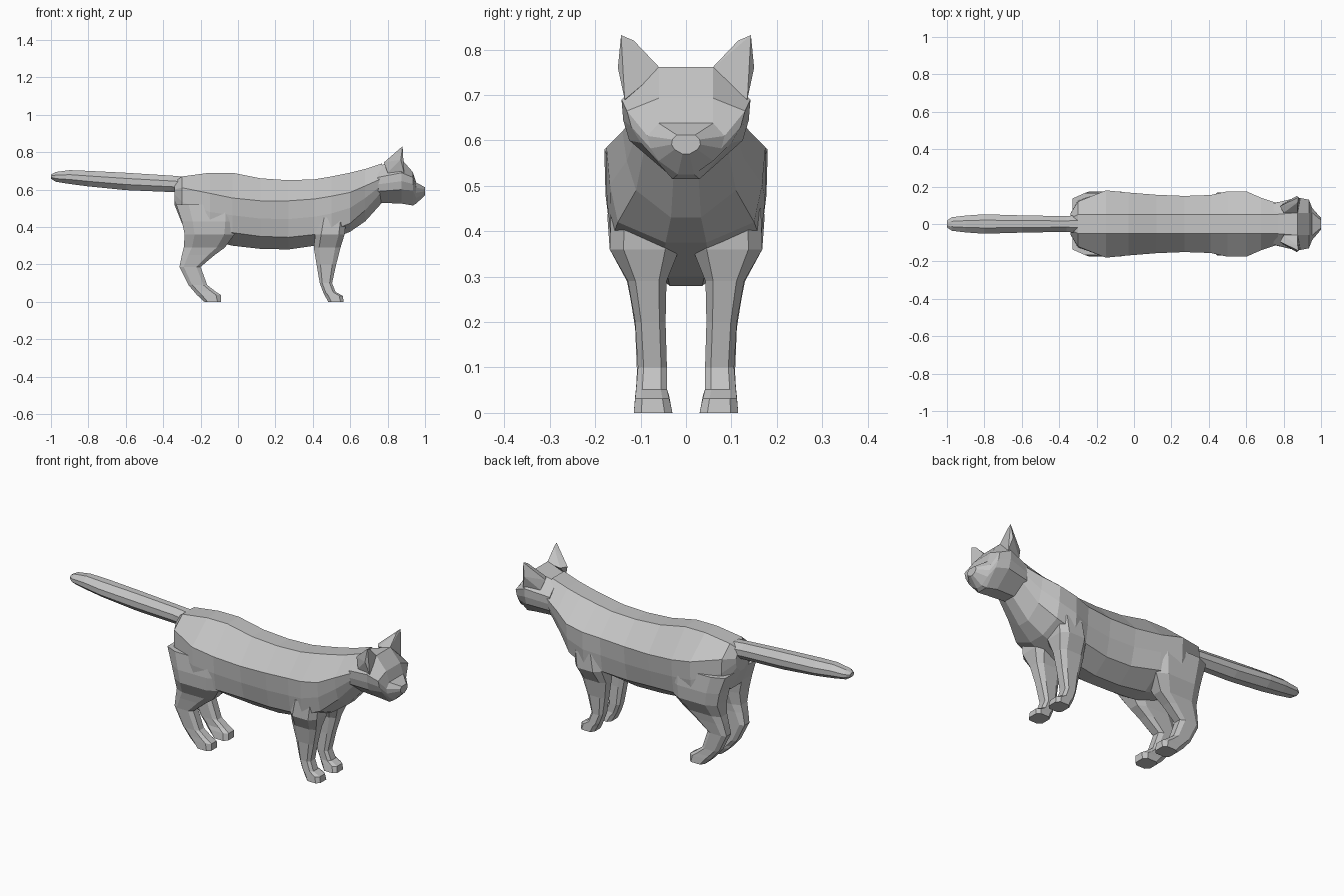
import bpy, bmesh

fur = bpy.data.materials.new("grey fur")
fur.diffuse_color = (0.55, 0.55, 0.55, 1)


def finish(name, bm, mirror=False):
    """Turn a bmesh into a flat-shaded object, optionally mirrored across y."""
    bmesh.ops.recalc_face_normals(bm, faces=bm.faces)
    me = bpy.data.meshes.new(name)
    bm.to_mesh(me)
    bm.free()
    me.materials.append(fur)
    ob = bpy.data.objects.new(name, me)
    bpy.context.collection.objects.link(ob)
    if mirror:
        mod = ob.modifiers.new("Mirror", 'MIRROR')
        mod.use_axis = (False, True, False)
        mod.use_mirror_merge = False
    return ob


def loft(name, rings, mirror=False):
    """Skin a list of equal-length point rings and cap both ends."""
    bm = bmesh.new()
    vs = [[bm.verts.new(p) for p in r] for r in rings]
    n = len(vs[0])
    for a, b in zip(vs, vs[1:]):
        for i in range(n):
            j = (i + 1) % n
            bm.faces.new((a[i], a[j], b[j], b[i]))
    bm.faces.new(vs[0])
    bm.faces.new(vs[-1])
    return finish(name, bm, mirror)


def trunk_ring(x, zt, wt, zc, wc, zl, wl, zb):
    """Symmetric section: flat back, wide crease, lower flank, narrow keel."""
    half = [(wt, zt), (wc, zc), (wc * 0.55 + wl * 0.45 + 0.004, (zc + zl) / 2),
            (wl, zl), (wl * 0.3, zb)]
    return [(x, y, z) for y, z in half] + [(x, -y, z) for y, z in reversed(half)]


def leg_ring(z, x0, x1, y0, y1):
    """Horizontal box section with cut corners."""
    cx, cy = (x1 - x0) * 0.2, (y1 - y0) * 0.2
    return [(x0 + cx, y0, z), (x1 - cx, y0, z), (x1, y0 + cy, z), (x1, y1 - cy, z),
            (x1 - cx, y1, z), (x0 + cx, y1, z), (x0, y1 - cy, z), (x0, y0 + cy, z)]


# Body, rump to neck
body = [
    (-0.34, 0.64, 0.03, 0.60, 0.055, 0.55, 0.05, 0.52),
    (-0.30, 0.67, 0.05, 0.61, 0.12, 0.46, 0.12, 0.42),
    (-0.15, 0.69, 0.05, 0.58, 0.18, 0.38, 0.165, 0.33),
    (-0.03, 0.69, 0.05, 0.555, 0.168, 0.37, 0.15, 0.30),
    (0.12, 0.66, 0.05, 0.54, 0.156, 0.35, 0.12, 0.283),
    (0.27, 0.65, 0.05, 0.54, 0.15, 0.345, 0.12, 0.28),
    (0.41, 0.655, 0.05, 0.55, 0.155, 0.36, 0.135, 0.30),
    (0.50, 0.67, 0.05, 0.565, 0.175, 0.38, 0.165, 0.335),
    (0.60, 0.69, 0.05, 0.585, 0.175, 0.42, 0.15, 0.375),
    (0.68, 0.71, 0.05, 0.62, 0.14, 0.49, 0.11, 0.43),
    (0.77, 0.74, 0.05, 0.66, 0.11, 0.59, 0.09, 0.53),
]
loft("body", [trunk_ring(*s) for s in body])

# Head with short muzzle
head = [
    (0.745, 0.725, 0.05, 0.665, 0.11, 0.59, 0.105, 0.53),
    (0.875, 0.762, 0.06, 0.69, 0.142, 0.60, 0.125, 0.525),
    (0.935, 0.693, 0.06, 0.665, 0.13, 0.595, 0.10, 0.515),
    (0.953, 0.638, 0.06, 0.61, 0.085, 0.555, 0.06, 0.525),
    (1.0, 0.612, 0.02, 0.602, 0.03, 0.58, 0.025, 0.57),
]
loft("head", [trunk_ring(*s) for s in head])

# Ears
bm = bmesh.new()
for p in [(0.78, 0.095, 0.745), (0.80, 0.06, 0.745), (0.875, 0.055, 0.757),
          (0.888, 0.135, 0.69), (0.87, 0.15, 0.76), (0.88, 0.143, 0.832),
          (0.875, 0.115, 0.82), (0.80, 0.11, 0.69)]:
    bm.verts.new(p)
bmesh.ops.convex_hull(bm, input=bm.verts)
finish("ears", bm, mirror=True)

# Tail: x, bottom, top, half width
tail = [(-0.28, 0.585, 0.668, 0.05), (-0.36, 0.587, 0.675, 0.042),
        (-0.60, 0.597, 0.69, 0.046), (-0.80, 0.617, 0.70, 0.052),
        (-0.90, 0.63, 0.704, 0.045), (-0.975, 0.642, 0.694, 0.036),
        (-1.0, 0.658, 0.68, 0.018)]
loft("tail", [[(x, w * a, (b + t) / 2 + (t - b) / 2 * c) for a, c in
               [(0.4, 1), (1, 0.35), (1, -0.35), (0.4, -1),
                (-0.4, -1), (-1, -0.35), (-1, 0.35), (-0.4, 1)]]
              for x, b, t, w in tail])

# Front legs: z, x range, y range
front = [(0.45, 0.43, 0.58, 0.02, 0.165), (0.36, 0.413, 0.57, 0.015, 0.168),
         (0.29, 0.405, 0.548, 0.043, 0.128), (0.20, 0.42, 0.525, 0.045, 0.112),
         (0.10, 0.437, 0.503, 0.042, 0.106), (0.052, 0.455, 0.522, 0.042, 0.11),
         (0.032, 0.465, 0.56, 0.037, 0.112), (0.0, 0.482, 0.565, 0.03, 0.115)]
loft("front_legs", [leg_ring(*s) for s in front], mirror=True)

# Hind legs
hind = [(0.52, -0.33, 0.0, 0.02, 0.165), (0.43, -0.30, -0.01, 0.02, 0.173),
        (0.36, -0.285, -0.02, 0.025, 0.168), (0.29, -0.29, -0.07, 0.042, 0.13),
        (0.25, -0.30, -0.125, 0.045, 0.122), (0.187, -0.313, -0.20, 0.045, 0.112),
        (0.09, -0.265, -0.165, 0.045, 0.108), (0.055, -0.235, -0.12, 0.043, 0.11),
        (0.037, -0.22, -0.092, 0.037, 0.112), (0.0, -0.18, -0.092, 0.03, 0.115)]
loft("hind_legs", [leg_ring(*s) for s in hind], mirror=True)
